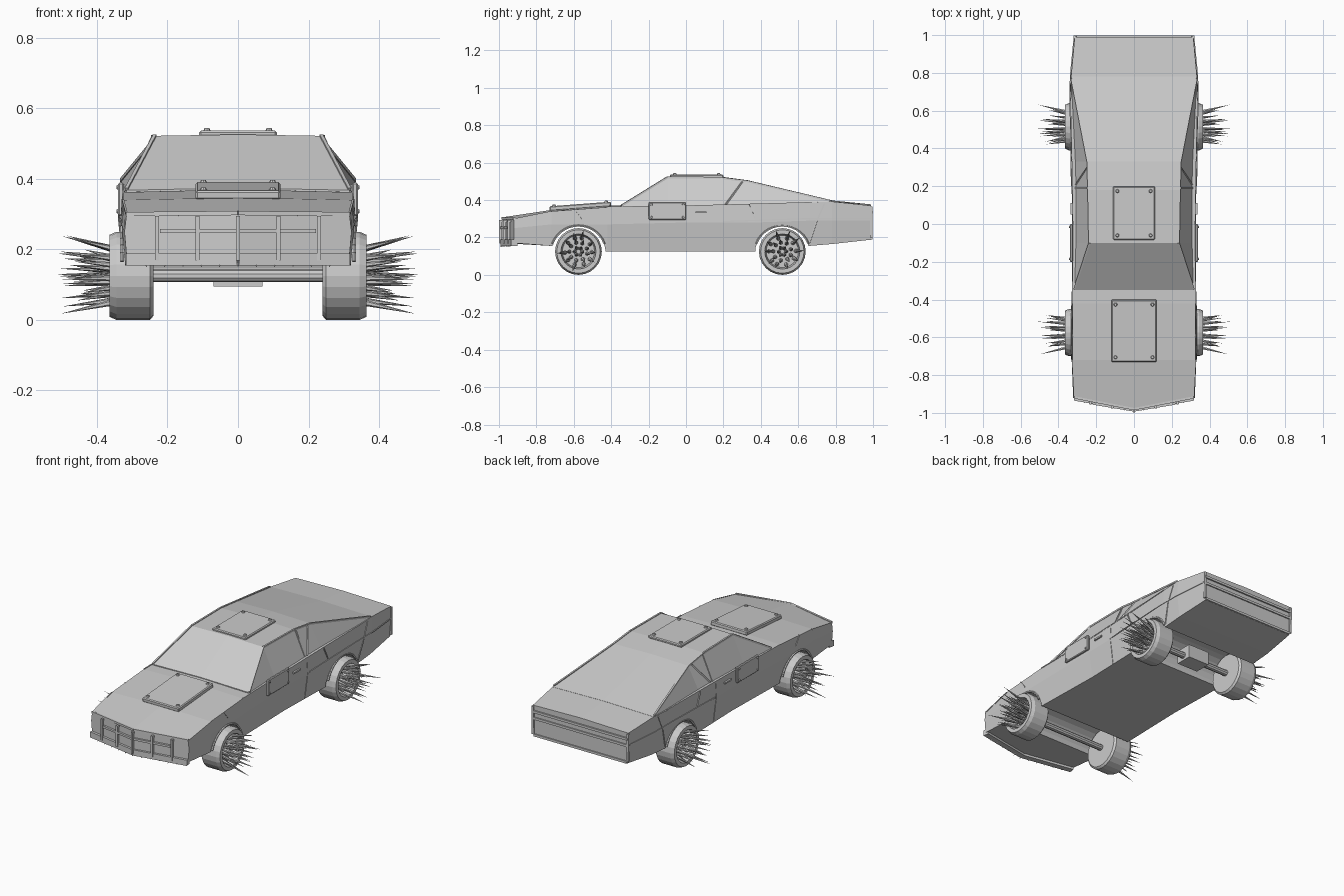
import bpy, bmesh, math, random
from mathutils import Vector, Matrix

if "Cube" in bpy.data.objects:
    bpy.data.objects.remove(bpy.data.objects["Cube"])

random.seed(4)


def finish(name, bm, mirror=False):
    """Turn a bmesh into an object, optionally mirrored over x = 0."""
    if mirror:
        bmesh.ops.mirror(bm, geom=bm.verts[:] + bm.edges[:] + bm.faces[:],
                         axis='X', merge_dist=0.0005)
    bmesh.ops.recalc_face_normals(bm, faces=bm.faces[:])
    me = bpy.data.meshes.new(name)
    bm.to_mesh(me)
    bm.free()
    ob = bpy.data.objects.new(name, me)
    bpy.context.collection.objects.link(ob)
    return ob


def half_loft(name, rings):
    """Loft half sections running from centre bottom to centre top, then mirror."""
    bm = bmesh.new()
    rows = [[bm.verts.new(p) for p in r] for r in rings]
    for a, b in zip(rows, rows[1:]):
        for i in range(len(a) - 1):
            bm.faces.new((a[i], a[i + 1], b[i + 1], b[i]))
    bm.faces.new(rows[0])
    bm.faces.new(rows[-1])
    return finish(name, bm, True)


def add_box(bm, c, s, tilt=0):
    m = Matrix.Translation(c) @ Matrix.Rotation(tilt, 4, 'X') @ Matrix.Diagonal((*s, 1))
    bmesh.ops.create_cube(bm, size=1, matrix=m)


def add_cone(bm, a, b, r1, r2=0.0, seg=6):
    a, b = Vector(a), Vector(b)
    d = b - a
    m = Matrix.Translation((a + b) / 2) @ d.to_track_quat('Z', 'Y').to_matrix().to_4x4()
    bmesh.ops.create_cone(bm, cap_ends=True, segments=seg, radius1=r1, radius2=r2,
                          depth=d.length, matrix=m)


def strips(name, paths, w):
    """Square bars along polylines, on both sides."""
    bm = bmesh.new()
    for path in paths:
        for a, b in zip(path, path[1:]):
            a, b = Vector(a), Vector(b)
            d = b - a
            m = (Matrix.Translation((a + b) / 2) @ d.to_track_quat('Z', 'Y').to_matrix().to_4x4()
                 @ Matrix.Diagonal((w, w, d.length, 1)))
            bmesh.ops.create_cube(bm, size=1, matrix=m)
    return finish(name, bm, True)


# Lower body: side y, centre y, bottom w/z, waist w/z, shoulder w/z, crown z
stations = [
    (-.92, -.98, .315, .17, .322, .25, .316, .30, .308),
    (-.72, -.72, .320, .155, .330, .27, .326, .34, .347),
    (-.42, -.42, .315, .125, .330, .27, .326, .362, .370),
    (0.00, 0.00, .305, .125, .327, .28, .322, .368, .372),
    (0.37, 0.37, .315, .125, .333, .28, .328, .378, .380),
    (0.66, 0.66, .322, .155, .338, .29, .335, .386, .390),
    (0.78, 0.78, .322, .165, .336, .29, .333, .392, .398),
    (0.99, 0.99, .306, .188, .316, .29, .314, .370, .377)]
body = half_loft("car_body", [
    [(0, yc, zb), (wb, y, zb), (wm, y, zm), (wt, y, zt), (0, yc, zc)]
    for y, yc, wb, zb, wm, zm, wt, zt, zc in stations])

# Wheel arches
AXLES = (-.575, .515)
for y in AXLES:
    bm = bmesh.new()
    add_cone(bm, (-.5, y, .115), (.5, y, .115), .146, .146, 28)
    cutter = finish("arch_cutter", bm)
    cutter.hide_render = True
    cutter.hide_viewport = True
    mod = body.modifiers.new("arch", 'BOOLEAN')
    mod.object = cutter
    mod.operation = 'DIFFERENCE'
    mod.solver = 'EXACT'

# Cabin: y, base half width, roof half width, roof edge z, crown z
cabin = [(-.35, .318, .316, .368, .374), (-.10, .313, .236, .522, .526),
         (.18, .316, .241, .520, .526), (.33, .322, .245, .501, .506),
         (.78, .332, .331, .393, .399)]
half_loft("cabin", [[(0, y, .355), (wb, y, .355), (wt, y, zt), (0, y, zc)]
                    for y, wb, wt, zt, zc in cabin])

# Window pillars, roof rails and rear buttress edges
strips("window_frames", [
    [(.316, -.345, .370), (.236, -.10, .521), (.241, .18, .519), (.245, .33, .500),
     (.330, .77, .396)],
    [(.311, .19, .362), (.243, .19, .516)],
    [(.306, .21, .372), (.245, .30, .496)]], .010)

# Panel seams and belt mouldings
strips("body_trim", [
    [(.325, -.42, .362), (.321, 0, .368), (.327, .37, .378), (.334, .66, .386)],
    [(.310, .185, .13), (.329, .185, .28), (.324, .185, .37)],
    [(.331, .20, .285), (.338, .62, .30), (.337, .78, .30), (.317, .985, .30)],
    [(.333, .37, .30), (.330, .335, .375)],
    [(.325, .66, .17), (.337, .70, .29), (.335, .74, .38)],
    [(.329, -.56, .30), (.326, -.60, .35)],
    [(.316, -.91, .30), (.326, -.72, .338)]], .006)

# Wheel arch lips
bm = bmesh.new()
for y in AXLES:
    pts = [Vector((.329, y + .148 * math.cos(a), .115 + .148 * math.sin(a)))
           for a in [math.radians(20 + 10 * k) for k in range(15)]]
    for a, b in zip(pts, pts[1:]):
        add_cone(bm, a, b, .006, .006, 5)
finish("arch_lips", bm, True)

# Tail panel frame
strips("tail_frame", [[(0, .992, .335), (.312, .992, .335)],
                      [(0, .990, .295), (.312, .990, .295)],
                      [(0, .990, .196), (.304, .990, .196)],
                      [(.310, .990, .20), (.313, .990, .365)]], .014)


def nose_y(x):
    return -.98 + abs(x) * .19


# Bumper blade, grille bars and teeth
strips("front_bumper", [[(0, -.975, .172), (.315, -.918, .172)]], .034)
strips("grille_crossbars", [[(0, -.987, .252), (.22, nose_y(.22) - .012, .252)],
                            [(0, -.980, .303), (.316, -.918, .300)]], .012)
bm = bmesh.new()
for x in (-.23, -.115, 0, .115, .23):
    y = nose_y(x) - .002
    add_box(bm, (x, y - .010, .232), (.011, .014, .125))
    for z in (.175, .288):
        add_box(bm, (x, y, z), (.011, .03, .012))
finish("grille_bars", bm)
bm = bmesh.new()
for i in range(-5, 6):
    x = i * .052
    add_cone(bm, (x, nose_y(x) + .01, .168), (x, nose_y(x) - .018, .150), .010)
finish("bumper_teeth", bm)


def plate(name, c, s, tilt=0):
    """Bolted armour plate with four rivets."""
    bm = bmesh.new()
    add_box(bm, c, s, tilt)
    bmesh.ops.bevel(bm, geom=bm.edges[:], offset=.005, segments=1, affect='EDGES')
    for sx in (-1, 1):
        for sy in (-1, 1):
            p = Vector(c) + Matrix.Rotation(tilt, 3, 'X') @ Vector(
                (sx * (s[0] / 2 - .022), sy * (s[1] / 2 - .025), s[2] / 2))
            add_cone(bm, p, p + Vector((0, 0, .007)), .010, .007, 8)
    finish(name, bm)


plate("hood_plate", (0, -.565, .366), (.24, .33, .026), .075)
plate("roof_plate", (0, .057, .528), (.22, .285, .018))

# Door plates with rivets, and door handles
bm = bmesh.new()
add_box(bm, (.332, -.10, .342), (.016, .20, .095))
bmesh.ops.bevel(bm, geom=bm.edges[:], offset=.004, segments=1, affect='EDGES')
for y in (-.185, -.015):
    for z in (.308, .376):
        add_cone(bm, (.338, y, z), (.345, y, z), .007, .005, 8)
finish("door_plates", bm, True)
bm = bmesh.new()
add_box(bm, (.328, .08, .335), (.014, .06, .010))
finish("door_handles", bm, True)

# Wheels: lathed tyre and recessed rim, with splayed hub spikes
PROFILE = [(.24, .114), (.25, .125), (.345, .125), (.365, .116), (.365, .094), (.325, .086)]
SEG = 24
for y, label in zip(AXLES, ("front", "rear")):
    bm = bmesh.new()
    rings = [[bm.verts.new((x, y + r * math.cos(2 * math.pi * k / SEG),
                            .125 + r * math.sin(2 * math.pi * k / SEG)))
              for k in range(SEG)] for x, r in PROFILE]
    for a, b in zip(rings, rings[1:]):
        for k in range(SEG):
            n = (k + 1) % SEG
            bm.faces.new((a[k], a[n], b[n], b[k]))
    bm.faces.new(rings[0])
    bm.faces.new(rings[-1])
    finish(label + "_wheels", bm, True)

    bm = bmesh.new()
    for ring, (n, r0, r1) in enumerate(((10, .072, .105), (9, .048, .070), (6, .020, .030))):
        for k in range(n):
            a = 2 * math.pi * (k + .5 * ring) / n + random.uniform(-.1, .1)
            tip = r1 * random.uniform(.85, 1.15)
            length = random.uniform(.11, .19)
            add_cone(bm, (.325, y + r0 * math.cos(a), .125 + r0 * math.sin(a)),
                     (.325 + length, y + tip * math.cos(a), .125 + tip * math.sin(a)), .011)
    finish(label + "_wheel_spikes", bm, True)

# Axles and differential
bm = bmesh.new()
for y in AXLES:
    add_cone(bm, (-.25, y, .125), (.25, y, .125), .018, .018, 10)
add_box(bm, (0, AXLES[1], .135), (.14, .10, .08))
finish("axles", bm)
